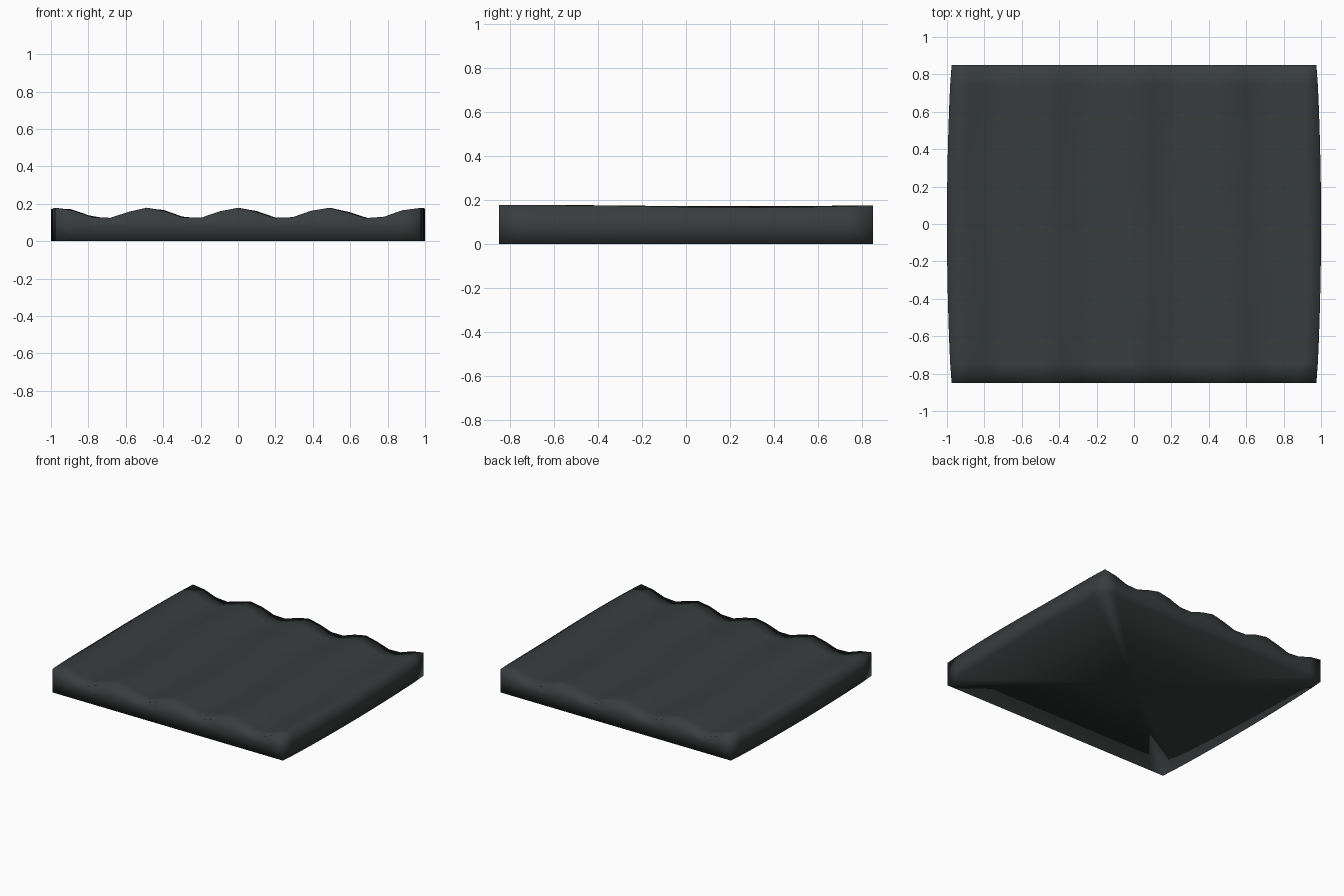
import bpy, bmesh, math

if "Cube" in bpy.data.objects:
    bpy.data.objects.remove(bpy.data.objects["Cube"])

NX, NY = 20, 16
HALF_Y = 0.85


def half_width(y):
    # left and right sides bow gently outward
    return 0.975 + 0.025 * math.cos(math.pi / 2 * y / HALF_Y) ** 0.7 if abs(y) < HALF_Y - 1e-6 else 0.975


def ripple(x, y):
    # rolling wave along x, drifting slightly with y
    return 0.147 + 0.029 * math.cos(13.1 * x + 0.2 * math.sin(4 * y)) + 0.003 * math.cos(3 * y + 2.4)


bm = bmesh.new()

# rippled top grid
top = []
for j in range(NY + 1):
    y = -HALF_Y + 2 * HALF_Y * j / NY
    row = []
    for i in range(NX + 1):
        x = (-1 + 2 * i / NX) * half_width(y)
        row.append(bm.verts.new((x, y, ripple(x, y))))
    top.append(row)
for j in range(NY):
    for i in range(NX):
        bm.faces.new((top[j][i], top[j][i + 1], top[j + 1][i + 1], top[j + 1][i]))

# side walls: rim, middle row, base row
rim = ([top[0][i] for i in range(NX)] + [top[j][NX] for j in range(NY)]
       + [top[NY][i] for i in range(NX, 0, -1)] + [top[j][0] for j in range(NY, 0, -1)])
upper = rim
for z in (0.08, 0.0):
    lower = [bm.verts.new((v.co.x, v.co.y, z)) for v in rim]
    for k in range(len(rim)):
        n = (k + 1) % len(rim)
        bm.faces.new((upper[k], lower[k], lower[n], upper[n]))
    upper = lower

# flat underside as a fan
centre = bm.verts.new((0, 0, 0))
for k in range(len(upper)):
    bm.faces.new((upper[(k + 1) % len(upper)], upper[k], centre))

bmesh.ops.recalc_face_normals(bm, faces=bm.faces)
for f in bm.faces:
    f.smooth = True
mesh = bpy.data.meshes.new("rippled_slab")
bm.to_mesh(mesh)
bm.free()

# dark grey-green surface
mat = bpy.data.materials.new("dark_slate")
mat.diffuse_color = (0.04, 0.046, 0.046, 1)
mat.use_nodes = True
mat.node_tree.nodes["Principled BSDF"].inputs["Base Color"].default_value = mat.diffuse_color
mesh.materials.append(mat)
slab = bpy.data.objects.new("rippled_slab", mesh)
bpy.context.collection.objects.link(slab)
